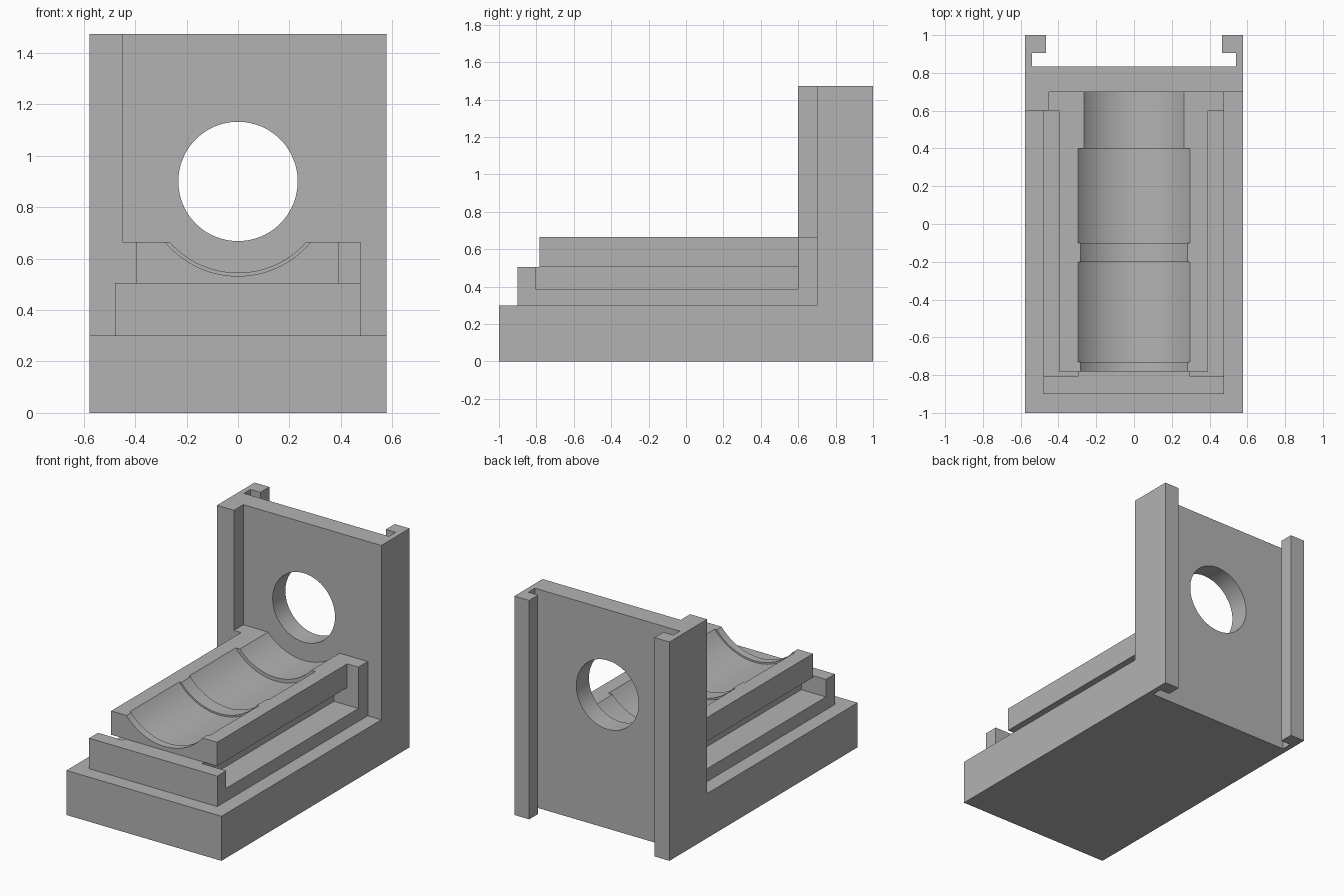
import bpy
import bmesh
from math import cos, sin, tau
from mathutils import Vector

cube = bpy.data.objects.get("Cube")
if cube:
    bpy.data.objects.remove(cube, do_unlink=True)

W = 0.577            # half width of the bracket
BASE, LEDGE, TIER, SLAB, TOP = 0.30, 0.387, 0.505, 0.665, 1.473
AXIS = 0.90          # height of the bore and trough axis

grey = bpy.data.materials.new("plain grey")
grey.use_nodes = True
colour = (0.45, 0.45, 0.45, 1)
grey.diffuse_color = colour
grey.node_tree.nodes["Principled BSDF"].inputs["Base Color"].default_value = colour


def finish(name, bm):
    bmesh.ops.recalc_face_normals(bm, faces=bm.faces)
    mesh = bpy.data.meshes.new(name)
    bm.to_mesh(mesh)
    bm.free()
    mesh.materials.append(grey)
    obj = bpy.data.objects.new(name, mesh)
    bpy.context.collection.objects.link(obj)
    return obj


def extrude(name, points, direction):
    bm = bmesh.new()
    face = bm.faces.new([bm.verts.new(p) for p in points])
    result = bmesh.ops.extrude_face_region(bm, geom=[face])
    verts = [v for v in result["geom"] if isinstance(v, bmesh.types.BMVert)]
    bmesh.ops.translate(bm, verts=verts, vec=Vector(direction))
    return finish(name, bm)


def plan(name, outline, z0, z1):
    return extrude(name, [(x, y, z0) for x, y in outline], (0, 0, z1 - z0))


def box(name, x0, x1, y0, y1, z0, z1):
    return plan(name, [(x0, y0), (x1, y0), (x1, y1), (x0, y1)], z0, z1)


def turned(name, profile, sides=96):
    """Solid turned around the y axis at the bore height; profile is (y, radius)."""
    bm = bmesh.new()
    rings = [[bm.verts.new((r * cos(tau * i / sides), y, AXIS + r * sin(tau * i / sides)))
              for i in range(sides)] for y, r in profile]
    for a, b in zip(rings, rings[1:]):
        for i in range(sides):
            j = (i + 1) % sides
            bm.faces.new((a[i], a[j], b[j], b[i]))
    bm.faces.new(rings[0])
    bm.faces.new(rings[-1])
    return finish(name, bm)


def cut(target, *cutters):
    bpy.context.view_layer.objects.active = target
    for cutter in cutters:
        mod = target.modifiers.new("cut", "BOOLEAN")
        mod.operation = "DIFFERENCE"
        mod.solver = "EXACT"
        mod.object = cutter
        bpy.ops.object.modifier_apply(modifier=mod.name)
        bpy.data.objects.remove(cutter, do_unlink=True)


# L-shaped bracket with a T-slot down its back and a round bore
side = [(-1, 0), (1, 0), (1, TOP), (0.7, TOP), (0.7, BASE), (-1, BASE)]
bracket = extrude("bracket", [(-W, y, z) for y, z in side], (2 * W, 0, 0))
half = [(0.467, 1.1), (0.467, 0.905), (0.54, 0.905), (0.54, 0.835)]
slot = half + [(-x, y) for x, y in reversed(half)]
cut(bracket,
    plan("slot_cutter", slot, -0.1, TOP + 0.1),
    turned("bore_cutter", [(0.65, 0.232), (0.9, 0.232)]))

# Raised strip on one side of the wall
strip = box("wall_strip", -W, -0.45, 0.6, 0.7, BASE, TOP)

# Lower tier with an undercut ledge along each side
tier = plan("cradle_tier",
            [(-0.478, -0.9), (0.476, -0.9), (0.476, 0.7), (-0.45, 0.7),
             (-0.45, 0.6), (-0.478, 0.6)], BASE, TIER)
cut(tier, *[box("ledge_cutter", min(s * 0.295, s * 0.6), max(s * 0.295, s * 0.6),
                -0.805, 0.6, LEDGE, TIER + 0.1) for s in (-1, 1)])

# Upper slab with a stepped round trough
slab = plan("cradle_slab",
            [(-0.397, -0.782), (0.392, -0.782), (0.392, 0.6), (0.476, 0.6),
             (0.476, 0.7), (-0.45, 0.7), (-0.45, 0.6), (-0.397, 0.6)], TIER, SLAB)
NARROW, MIDDLE, WIDE = 0.355, 0.368, 0.379
steps = [(-0.9, MIDDLE), (-0.73, MIDDLE), (-0.73, WIDE), (-0.2, WIDE),
         (-0.2, MIDDLE), (-0.1, MIDDLE), (-0.1, WIDE), (0.4, WIDE),
         (0.4, NARROW), (0.8, NARROW)]
cut(slab, turned("trough_cutter", steps, 144))

# Smooth the round surfaces and keep the edges sharp
bpy.ops.object.select_all(action="DESELECT")
for obj in (bracket, strip, tier, slab):
    obj.select_set(True)
bpy.context.view_layer.objects.active = bracket
bpy.ops.object.shade_smooth_by_angle(angle=0.5)
